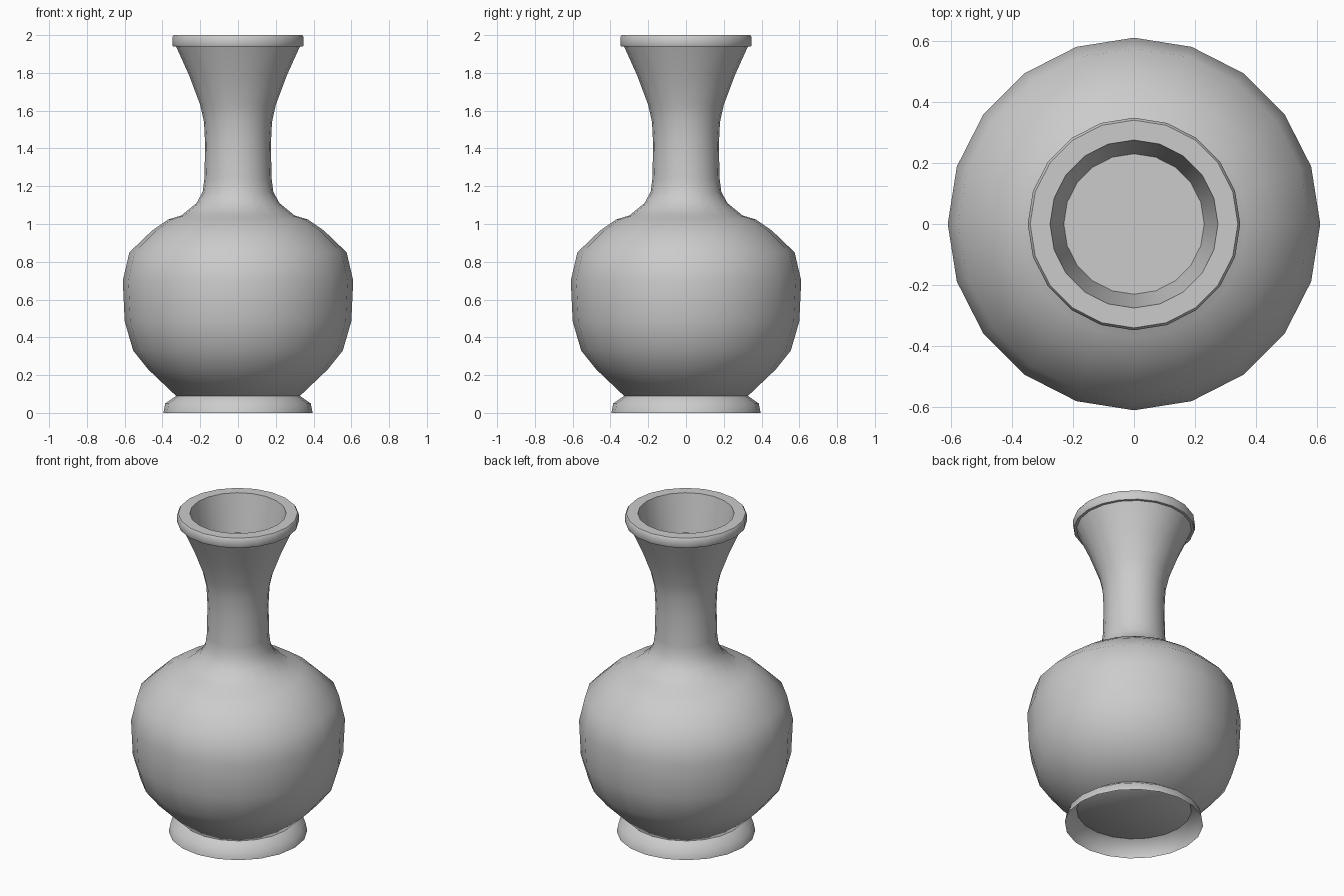
import bpy, bmesh, math

if "Cube" in bpy.data.objects:
    bpy.data.objects.remove(bpy.data.objects["Cube"])

SIDES = 20


def lathe(name, profile, angle=35):
    """Revolve (radius, z) points around z; zero radius makes a closed cap."""
    bm = bmesh.new()
    rings = []
    for r, z in profile:
        if r == 0:
            rings.append([bm.verts.new((0, 0, z))] * SIDES)
        else:
            rings.append([bm.verts.new((r * math.cos(math.tau * i / SIDES),
                                        r * math.sin(math.tau * i / SIDES), z))
                          for i in range(SIDES)])
    for a, b in zip(rings, rings[1:]):
        for i in range(SIDES):
            j = (i + 1) % SIDES
            corners = list(dict.fromkeys((a[i], a[j], b[j], b[i])))
            bm.faces.new(corners)
    mesh = bpy.data.meshes.new(name)
    bm.to_mesh(mesh)
    bm.free()
    ob = bpy.data.objects.new(name, mesh)
    bpy.context.collection.objects.link(ob)
    bpy.ops.object.select_all(action='DESELECT')
    ob.select_set(True)
    bpy.context.view_layer.objects.active = ob
    bpy.ops.object.shade_smooth_by_angle(angle=math.radians(angle))
    return ob


# Hollow flared foot, open underneath
lathe("foot", [(0.395, 0), (0.385, 0.05), (0.328, 0.09)], 60)

# Round body with its underside, running up into the flared neck
lathe("body_and_neck", [
    (0, 0.09), (0.328, 0.09), (0.475, 0.23), (0.555, 0.33), (0.60, 0.485),
    (0.61, 0.70), (0.575, 0.85), (0.455, 0.965), (0.37, 1.024), (0.30, 1.045),
    (0.22, 1.11), (0.187, 1.17), (0.178, 1.24), (0.174, 1.42), (0.18, 1.54),
    (0.20, 1.63), (0.26, 1.79), (0.328, 1.94)], 50)

# Rolled lip, inner throat and the flat floor inside the mouth
lathe("lip_and_throat", [
    (0.328, 1.94), (0.344, 1.94), (0.348, 1.95), (0.348, 1.988),
    (0.34, 2.0), (0.275, 2.0), (0.23, 1.77), (0, 1.77)], 50)
